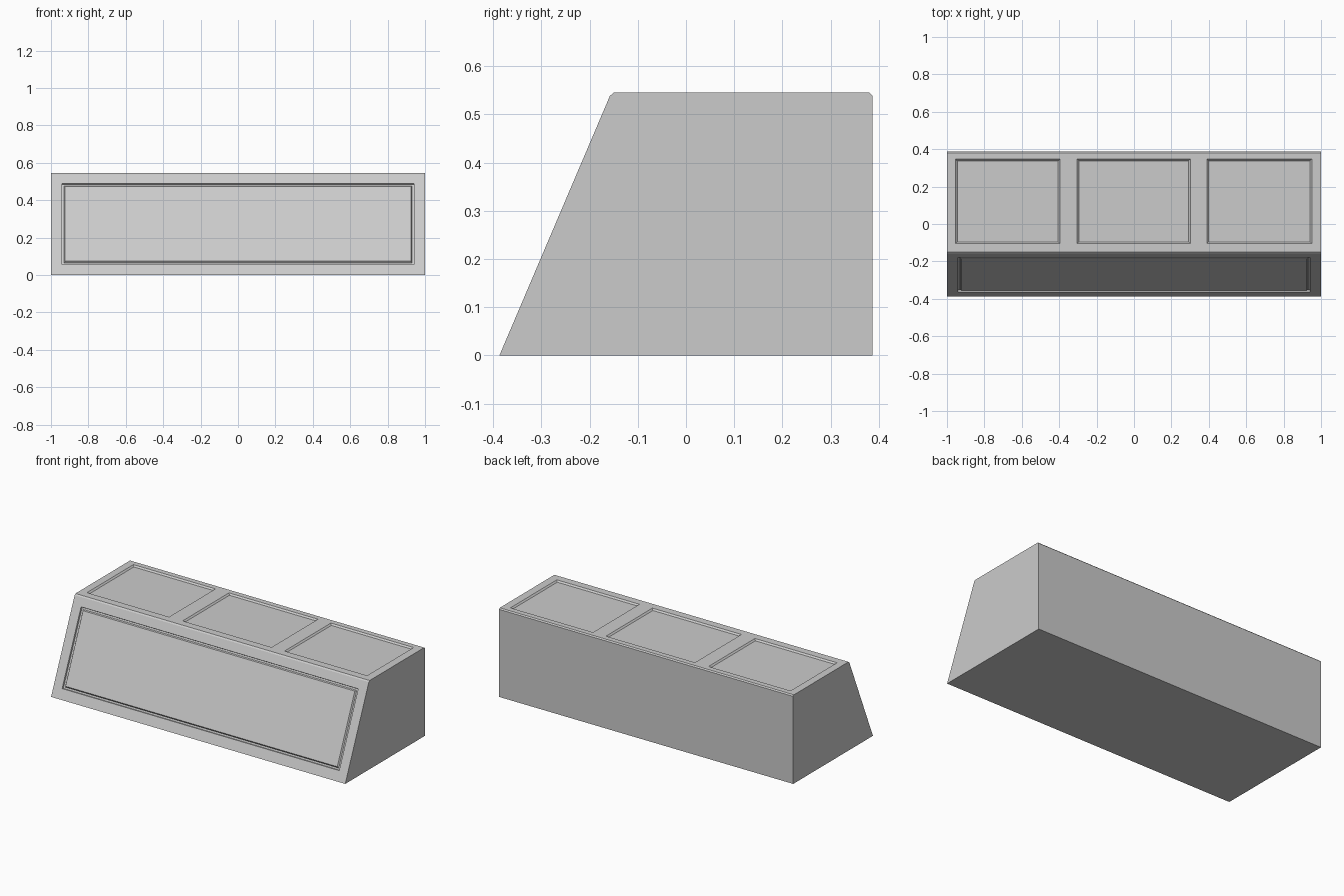
import bpy, bmesh, math
from mathutils import Matrix, Vector

if "Cube" in bpy.data.objects:
    bpy.data.objects.remove(bpy.data.objects["Cube"])

DEPTH = 0.009
SLOPE = math.atan2(0.538, 0.229)
FLAT = Matrix.Translation((0, 0, 0.545))
FRONT = Matrix.Translation((0, -0.387, 0)) @ Matrix.Rotation(SLOPE, 4, 'X')


def add_object(name, bm):
    bmesh.ops.recalc_face_normals(bm, faces=bm.faces)
    mesh = bpy.data.meshes.new(name)
    bm.to_mesh(mesh)
    bm.free()
    obj = bpy.data.objects.new(name, mesh)
    bpy.context.collection.objects.link(obj)
    return obj


def slab(name, x, y, z, top_grow, matrix):
    """Box whose top face is larger (or smaller) than its base by top_grow."""
    bm = bmesh.new()
    bmesh.ops.create_cube(bm, size=2)
    for v in bm.verts:
        g = top_grow if v.co.z > 0 else 0
        sx, sy = math.copysign(1, v.co.x), math.copysign(1, v.co.y)
        v.co = Vector(((x[1] if sx > 0 else x[0]) + sx * g,
                       (y[1] if sy > 0 else y[0]) + sy * g,
                       z[1] if v.co.z > 0 else z[0]))
    bm.transform(matrix)
    return add_object(name, bm)


def carve(target, cutter):
    cutter.hide_render = True
    mod = target.modifiers.new("recess", 'BOOLEAN')
    mod.operation, mod.solver, mod.object = 'DIFFERENCE', 'EXACT', cutter
    bpy.context.view_layer.objects.active = target
    bpy.ops.object.modifier_apply(modifier=mod.name)
    bpy.data.objects.remove(cutter)


# Counter body: side profile with small chamfers, extruded along x
profile = [(-0.387, 0), (-0.158, 0.538), (-0.15, 0.545),
           (0.38, 0.545), (0.387, 0.538), (0.387, 0)]
bm = bmesh.new()
face = bm.faces.new([bm.verts.new((-1, y, z)) for y, z in profile])
ext = bmesh.ops.extrude_face_region(bm, geom=[face])
bmesh.ops.translate(bm, vec=(2, 0, 0),
                    verts=[g for g in ext["geom"] if isinstance(g, bmesh.types.BMVert)])
body = add_object("counter_body", bm)

# Three recessed panels on the top
for x in ((-0.945, -0.405), (-0.295, 0.292), (0.398, 0.942)):
    carve(body, slab("top_cutter", x, (-0.095, 0.338), (-DEPTH, DEPTH), 0.018, FLAT))

# Recess in the sloping front, with a raised panel leaving a groove around it
carve(body, slab("front_cutter", (-0.94, 0.94), (0.064, 0.53), (-DEPTH, DEPTH), 0.004, FRONT))
slab("front_panel", (-0.93, 0.93), (0.074, 0.52), (-DEPTH, 0), -0.006, FRONT)
